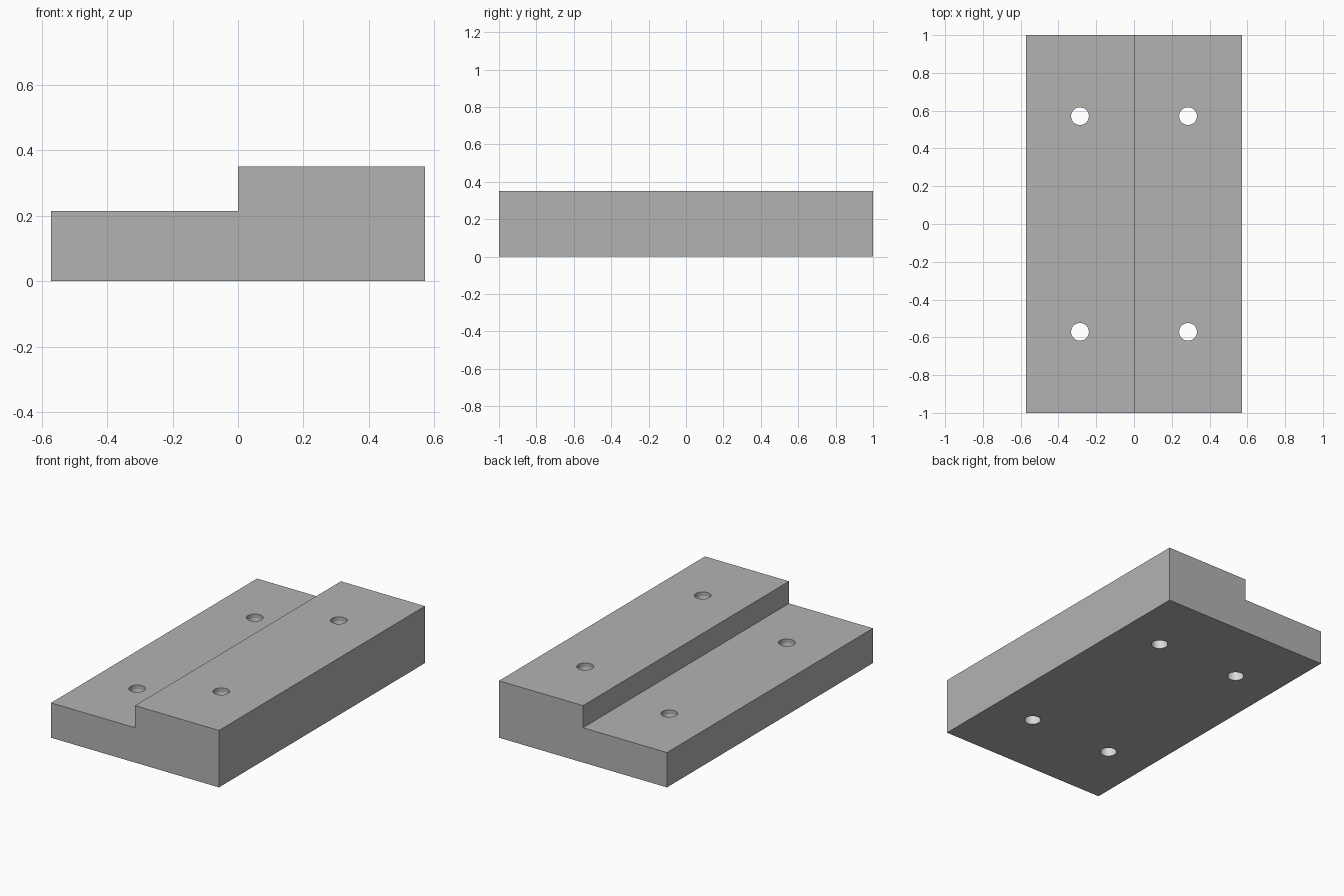
import bpy
import bmesh
import math

if "Cube" in bpy.data.objects:
    bpy.data.objects.remove(bpy.data.objects["Cube"], do_unlink=True)

HALF_X, HALF_Y = 0.571, 1.0
LOW, HIGH = 0.214, 0.35
HOLE_X, HOLE_Y, RADIUS, RIM = 0.286, 0.571, 0.047, 0.025


def make_material(name, value):
    mat = bpy.data.materials.new(name)
    mat.use_nodes = True
    colour = (value, value, value, 1)
    mat.diffuse_color = colour
    mat.node_tree.nodes["Principled BSDF"].inputs["Base Color"].default_value = colour
    return mat


def make_object(name, bm):
    bmesh.ops.recalc_face_normals(bm, faces=bm.faces[:])
    mesh = bpy.data.meshes.new(name)
    bm.to_mesh(mesh)
    bm.free()
    obj = bpy.data.objects.new(name, mesh)
    bpy.context.collection.objects.link(obj)
    return obj


def extrude_up(bm, face, offset):
    result = bmesh.ops.extrude_face_region(bm, geom=[face])["geom"]
    verts = [v for v in result if isinstance(v, bmesh.types.BMVert)]
    bmesh.ops.translate(bm, verts=verts, vec=offset)
    return next(f for f in result if isinstance(f, bmesh.types.BMFace))


# Stepped block: front profile extruded to the back
profile = [(-HALF_X, 0), (HALF_X, 0), (HALF_X, HIGH), (0, HIGH), (0, LOW), (-HALF_X, LOW)]
bm = bmesh.new()
front = bm.faces.new([bm.verts.new((x, -HALF_Y, z)) for x, z in profile])
extrude_up(bm, front, (0, 2 * HALF_Y, 0))
# Keep the front cap that the extrusion removes
if not any(all(v.co.y < 0 for v in f.verts) for f in bm.faces):
    bmesh.ops.holes_fill(bm, edges=bm.edges[:], sides=0)
block = make_object("stepped_block", bm)
block.data.materials.append(make_material("grey", 0.45))
block.data.materials.append(make_material("light grey", 0.7))

# Bolt hole cutters, split a little under each top surface
bm = bmesh.new()
for x, surface in ((-HOLE_X, LOW), (HOLE_X, HIGH)):
    for y in (-HOLE_Y, HOLE_Y):
        ring = []
        for i in range(32):
            a = math.tau * i / 32
            ring.append(bm.verts.new((x + RADIUS * math.cos(a), y + RADIUS * math.sin(a), -0.1)))
        base = bm.faces.new(ring)
        cap = extrude_up(bm, base, (0, 0, surface - RIM + 0.1))
        extrude_up(bm, cap, (0, 0, RIM + 0.1))
# Close the bottoms and drop any inner dividers
inner = [f for f in bm.faces if len(f.verts) == 32 and 0 < f.calc_center_median().z < HIGH
         and any(len(e.link_faces) > 2 for e in f.edges)]
bmesh.ops.delete(bm, geom=inner, context="FACES_ONLY")
bmesh.ops.holes_fill(bm, edges=[e for e in bm.edges if e.is_boundary], sides=0)
cutter = make_object("hole_cutter", bm)
cutter.hide_render = True

# Cut the holes
cut = block.modifiers.new("bolt_holes", "BOOLEAN")
cut.operation = "DIFFERENCE"
cut.solver = "EXACT"
cut.object = cutter
bpy.ops.object.select_all(action="DESELECT")
block.select_set(True)
bpy.context.view_layer.objects.active = block
bpy.ops.object.modifier_apply(modifier=cut.name)
bpy.data.objects.remove(cutter, do_unlink=True)

# Lighter lining in the bores below the rims
for face in block.data.polygons:
    c, n = face.center, face.normal
    in_bore = math.hypot(abs(c.x) - HOLE_X, abs(c.y) - HOLE_Y) < RADIUS * 1.05 and abs(n.z) < 0.1
    surface = HIGH if c.x > 0 else LOW
    face.material_index = 1 if in_bore and c.z < surface - RIM else 0

bpy.ops.object.shade_smooth_by_angle(angle=math.radians(30))
